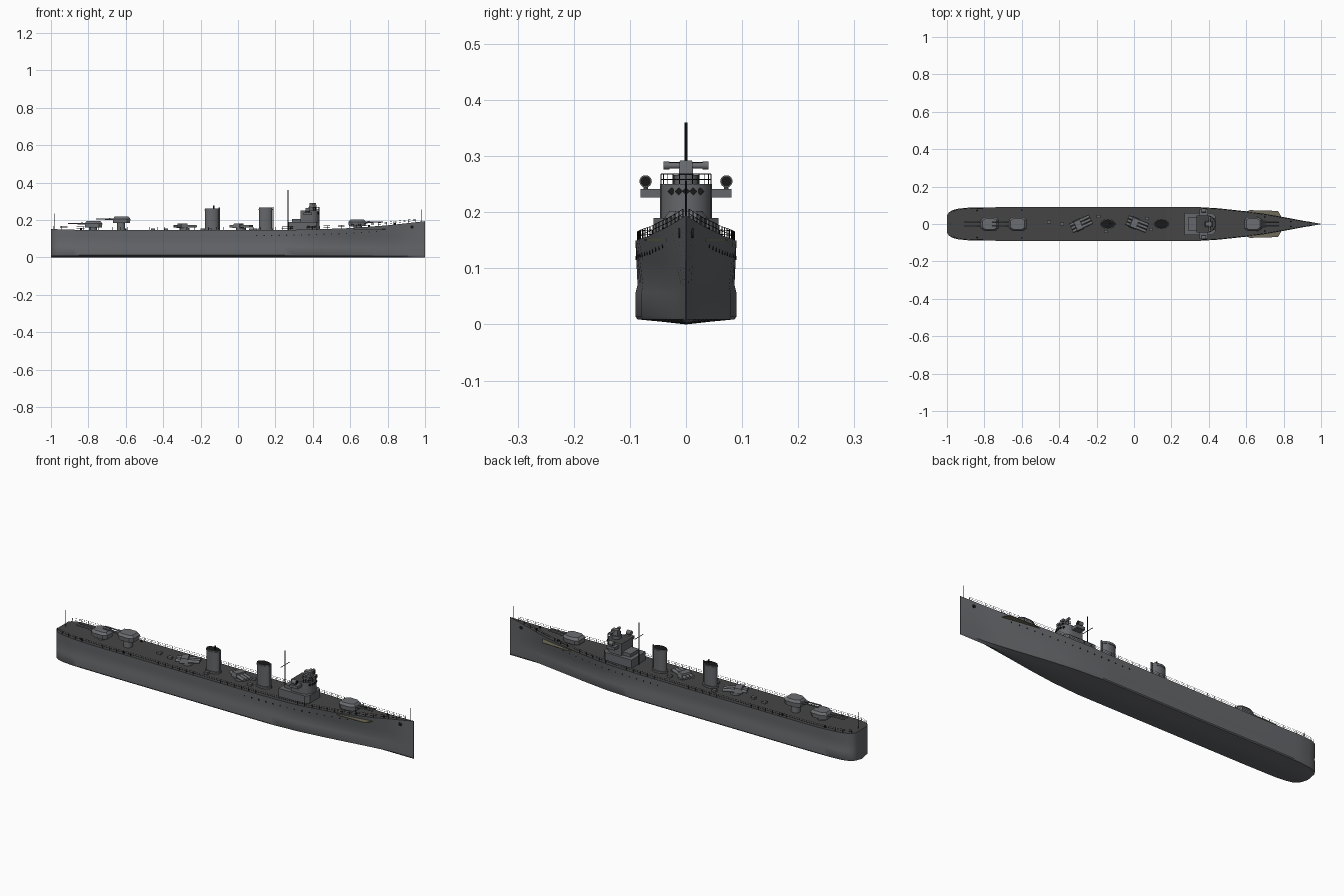
import bpy, bmesh, math
from mathutils import Vector, Matrix

old = bpy.data.objects.get("Cube")
if old:
    bpy.data.objects.remove(old)


def material(name, r, g, b):
    m = bpy.data.materials.new(name)
    m.use_nodes = True
    m.diffuse_color = (r, g, b, 1)
    m.node_tree.nodes["Principled BSDF"].inputs["Base Color"].default_value = (r, g, b, 1)
    return m


GREY = material("hull grey", 0.13, 0.135, 0.145)
LIGHT = material("fittings grey", 0.15, 0.155, 0.165)
DECK = material("deck dark grey", 0.06, 0.06, 0.06)
BLACK = material("black", 0.01, 0.01, 0.01)
OLIVE = material("platform olive", 0.16, 0.15, 0.1)


def finish(bm, name, *mats, angle=35):
    me = bpy.data.meshes.new(name)
    bmesh.ops.recalc_face_normals(bm, faces=bm.faces)
    bm.to_mesh(me)
    bm.free()
    ob = bpy.data.objects.new(name, me)
    bpy.context.collection.objects.link(ob)
    for m in mats:
        me.materials.append(m)
    for o in bpy.context.selected_objects:
        o.select_set(False)
    ob.select_set(True)
    bpy.context.view_layer.objects.active = ob
    bpy.ops.object.shade_smooth_by_angle(angle=math.radians(angle))
    return ob


def prism(name, outline, z0, z1, mat, top=1.0, centre=(0, 0), roof=None):
    """Extrude an xy outline upward, scaling the top about the centre."""
    bm = bmesh.new()
    cx, cy = centre
    lo = [bm.verts.new((cx + x, cy + y, z0)) for x, y in outline]
    hi = [bm.verts.new((cx + x * top, cy + y * top, z1)) for x, y in outline]
    n = len(outline)
    for i in range(n):
        bm.faces.new((lo[i], lo[(i + 1) % n], hi[(i + 1) % n], hi[i]))
    bm.faces.new(lo[::-1])
    lid = bm.faces.new(hi)
    if roof:
        lid.material_index = 1
    return finish(bm, name, mat, *([roof] if roof else []))


def oval(a, b, n=24):
    return [(a * math.cos(t), b * math.sin(t)) for t in (math.tau * i / n for i in range(n))]


def rect(x0, x1, w):
    return [(x0, -w), (x1, -w), (x1, w), (x0, w)]


def rod(name, p, q, r, mat, n=10):
    p, q = Vector(p), Vector(q)
    d = q - p
    bm = bmesh.new()
    rot = Vector((0, 0, 1)).rotation_difference(d).to_matrix().to_4x4()
    bmesh.ops.create_cone(bm, cap_ends=True, segments=n, radius1=r, radius2=r, depth=d.length,
                          matrix=Matrix.Translation((p + q) / 2) @ rot)
    return finish(bm, name, mat)


def wires(name, paths, r, mat):
    cu = bpy.data.curves.new(name, 'CURVE')
    cu.dimensions, cu.bevel_depth, cu.bevel_resolution = '3D', r, 0
    for path in paths:
        s = cu.splines.new('POLY')
        s.points.add(len(path) - 1)
        for pt, co in zip(s.points, path):
            pt.co = (*co, 1)
    cu.materials.append(mat)
    bpy.context.collection.objects.link(bpy.data.objects.new(name, cu))


def lerp(table, x):
    for (a, u), (b, v) in zip(table, table[1:]):
        if x <= b:
            return u + (v - u) * (x - a) / (b - a)
    return table[-1][1]


# Hull lines: sheer, deck half breadth and lower half breadth
SHEER = [(-1, .152), (-.8, .146), (.2, .146), (.4, .150), (.6, .157), (.8, .172), (1, .194)]
BEAM = [(-1, .046), (-.99, .062), (-.97, .074), (-.94, .082), (-.88, .088), (-.7, .09), (.35, .09),
        (.45, .084), (.6, .068), (.7, .054), (.8, .037), (.9, .018), (1, .001)]
LOW = [(-1, .046), (-.99, .062), (-.97, .074), (-.94, .082), (-.88, .088), (-.7, .09), (.25, .09),
       (.4, .08), (.55, .06), (.7, .036), (.85, .013), (1, .001)]


def sheer(x): return lerp(SHEER, x)
def beam(x): return lerp(BEAM, x)


def side(x, z):
    """Half breadth of the upper hull side at height z."""
    t = (z - .07) / (sheer(x) - .07)
    return lerp(LOW, x) * .96 * (1 - t) + beam(x) * t


bm = bmesh.new()
rings = []
stations = sorted({a for a, _ in BEAM + LOW + SHEER} | {i / 20 for i in range(-18, 20)})
for x in stations:
    w, h = lerp(LOW, x), sheer(x)
    half = [(w * .5, .005), (w * .96, .009), (w, .014), (w, .056), (w * .96, .07),
            (side(x, .11), .11), (beam(x), h)]
    pts = [(0, 0)] + half + [(-y, z) for y, z in half[::-1]]
    rings.append([bm.verts.new((x, y, z)) for y, z in pts])
n = len(rings[0])
for a, b in zip(rings, rings[1:]):
    for i in range(n):
        bm.faces.new((a[i], a[(i + 1) % n], b[(i + 1) % n], b[i]))
bm.faces.new(rings[0])
bm.faces.new(rings[-1])
bm.normal_update()
for f in bm.faces:
    if abs(f.normal.z) > .7 and f.calc_center_median().z > .13:
        f.material_index = 1
finish(bm, "hull", GREY, DECK)

# Deck edge rails, portholes, hawse holes and side platforms
posts, lines = [], []
xs = [-.985 + .0395 * i for i in range(50)]
for s in (-1, 1):
    edge = [Vector((x, s * max(beam(x) - .004, .001), sheer(x))) for x in xs]
    posts += [[p, p + Vector((0, 0, .017))] for p in edge]
    lines += [[p + Vector((0, 0, h)) for p in edge] for h in (.009, .017)]
    for i in range(17):
        x = .1 + .04 * i
        z = sheer(x) - .028
        y = s * side(x, z)
        rod("porthole", (x, y - s * .002, z), (x, y + s * .001, z), .0035, BLACK, 8)
    y = s * side(.93, .163)
    rod("hawse_hole", (.93, y - s * .003, .163), (.93, y + s * .002, .163), .009, BLACK, 12)
    prism("side_platform", [(.58, s * .06), (.62, s * .074), (.77, s * .07), (.79, s * .035)],
          .149, .152, OLIVE)
wires("rail_posts", posts, .0009, BLACK)
wires("rail_lines", lines, .0006, BLACK)

# Flagstaffs
rod("bow_staff", (.98, 0, .19), (.98, 0, .256), .0015, BLACK, 6)
rod("stern_staff", (-.98, 0, .15), (-.98, 0, .235), .0015, BLACK, 6)


# Shielded guns
def gun(x, z, d, deck):
    prism("gun_base", oval(.022, .022), deck - .004, z + .004, LIGHT, centre=(x, 0))
    shield = [(-.047, -.024), (-.03, -.036), (.02, -.036), (.042, -.022),
              (.042, .022), (.02, .036), (-.03, .036), (-.047, .024)]
    shield = [(d * px, py) for px, py in shield]
    prism("gun_shield_low", shield, z, z + .022, LIGHT, top=1.06, centre=(x, 0))
    prism("gun_shield_top", [(a * 1.06, b * 1.06) for a, b in shield], z + .022, z + .034,
          LIGHT, top=.78, centre=(x, 0))
    for y in (-.011, .011):
        rod("gun_barrel", (x + d * .03, y, z + .02), (x + d * .135, y, z + .022), .0035, LIGHT)
        rod("barrel_sleeve", (x + d * .03, y, z + .02), (x + d * .065, y, z + .0207), .0055, LIGHT)


gun(-.775, .160, -1, .146)
gun(-.625, .184, -1, .146)
gun(.64, .168, 1, .157)

# Funnels with caps and steam pipes
for x, h in ((-.14, .262), (.147, .266)):
    prism("funnel", oval(.036, .021, 32), .14, h, GREY, centre=(x, 0), roof=BLACK)
    prism("funnel_band", oval(.038, .023, 32), h - .012, h - .006, GREY, centre=(x, 0))
    prism("funnel_base", oval(.042, .027, 32), .14, .155, GREY, centre=(x, 0))
    rod("steam_pipe", (x + .04, 0, .146), (x + .04, 0, h + .004), .004, GREY)
rod("steam_whistle", (-.13, 0, .26), (-.13, 0, .278), .004, BLACK)


# Triple torpedo launchers
def launcher(x, angle):
    prism("launcher_turntable", oval(.026, .026), .142, .158, LIGHT, centre=(x, 0))
    d = Vector((math.cos(angle), math.sin(angle), 0))
    c = Vector((x, 0, .167))
    for k in (-1, 0, 1):
        o = c + Vector((-d.y, d.x, 0)) * .018 * k
        rod("torpedo_tube", o - d * .055, o + d * .06, .008, LIGHT, 14)
    rot = [(px * d.x - py * d.y, px * d.y + py * d.x) for px, py in rect(-.035, .005, .03)]
    prism("launcher_hood", rot, .158, .182, LIGHT, top=.85, centre=(x, 0))


launcher(-.285, math.radians(25))
launcher(.015, math.radians(-22))

# Bridge: lower house, rounded wheelhouse, wings and open top
prism("lower_house", rect(.27, .42, .058) [:2] + [(.437, -.04), (.437, .04)] + rect(.27, .42, .058)[2:],
      .14, .19, GREY)
front = [(.39 + .045 * math.cos(t), .046 * math.sin(t))
         for t in (math.pi * (i / 12 - .5) for i in range(13))]
prism("wheelhouse", front + [(.335, .046), (.335, -.046)], .185, .25, GREY, roof=DECK)
prism("aft_house", rect(.29, .34, .035), .185, .207, GREY)
prism("bridge_wings", rect(.35, .395, .081), .226, .241, GREY)
for y in (-.025, -.0125, 0, .0125, .025):
    x = .39 + .045 * math.sqrt(1 - (y / .046) ** 2)
    bx = rod("bridge_window", (x - .004, y, .237), (x + .002, y, .237), .0072, BLACK, 4)
    bx.data.transform(Matrix.Translation((0, 0, 0)))
wires("bridge_rail", [[(x, y, z) for x, y in front[1:-1]] for z in (.258, .268)]
      + [[(x, y, .25), (x, y, .268)] for x, y in front[1:-1]], .0008, BLACK)
for s in (-1, 1):
    rod("searchlight_post", (.372, s * .072, .24), (.372, s * .072, .25), .004, LIGHT)
    rod("searchlight", (.36, s * .072, .255), (.384, s * .072, .255), .011, LIGHT, 18)
    rod("searchlight_lens", (.384, s * .072, .255), (.385, s * .072, .255), .009, BLACK, 18)

# Director and rangefinder
prism("director_base", oval(.022, .022), .25, .266, GREY, centre=(.395, 0))
prism("director_head", rect(-.02, .02, .013), .266, .292, LIGHT, top=.85, centre=(.4, 0))
rod("rangefinder", (.405, -.036, .283), (.405, .036, .283), .0055, LIGHT, 14)
for s in (-1, 1):
    rod("rangefinder_end", (.405, s * .029, .283), (.405, s * .04, .283), .007, LIGHT, 14)

# Mast with yard
rod("mast", (.268, 0, .14), (.268, 0, .36), .0025, BLACK, 8)
rod("yard", (.268, -.036, .288), (.268, .036, .288), .0015, BLACK, 6)

# Small deck fittings
for x, y in ((-.455, .012), (-.385, 0), (-.19, .04), (-.15, -.04), (.07, .03), (.09, -.03)):
    prism("deck_locker", rect(-.011, .011, .008), .142, .156, GREY, centre=(x, y))
for x in (-.84, -.6, .7, .84):
    for s in (-1, 1):
        y = s * (beam(x) - .016)
        rod("bollard", (x, y, sheer(x) - .003), (x, y, sheer(x) + .008), .005, BLACK)
